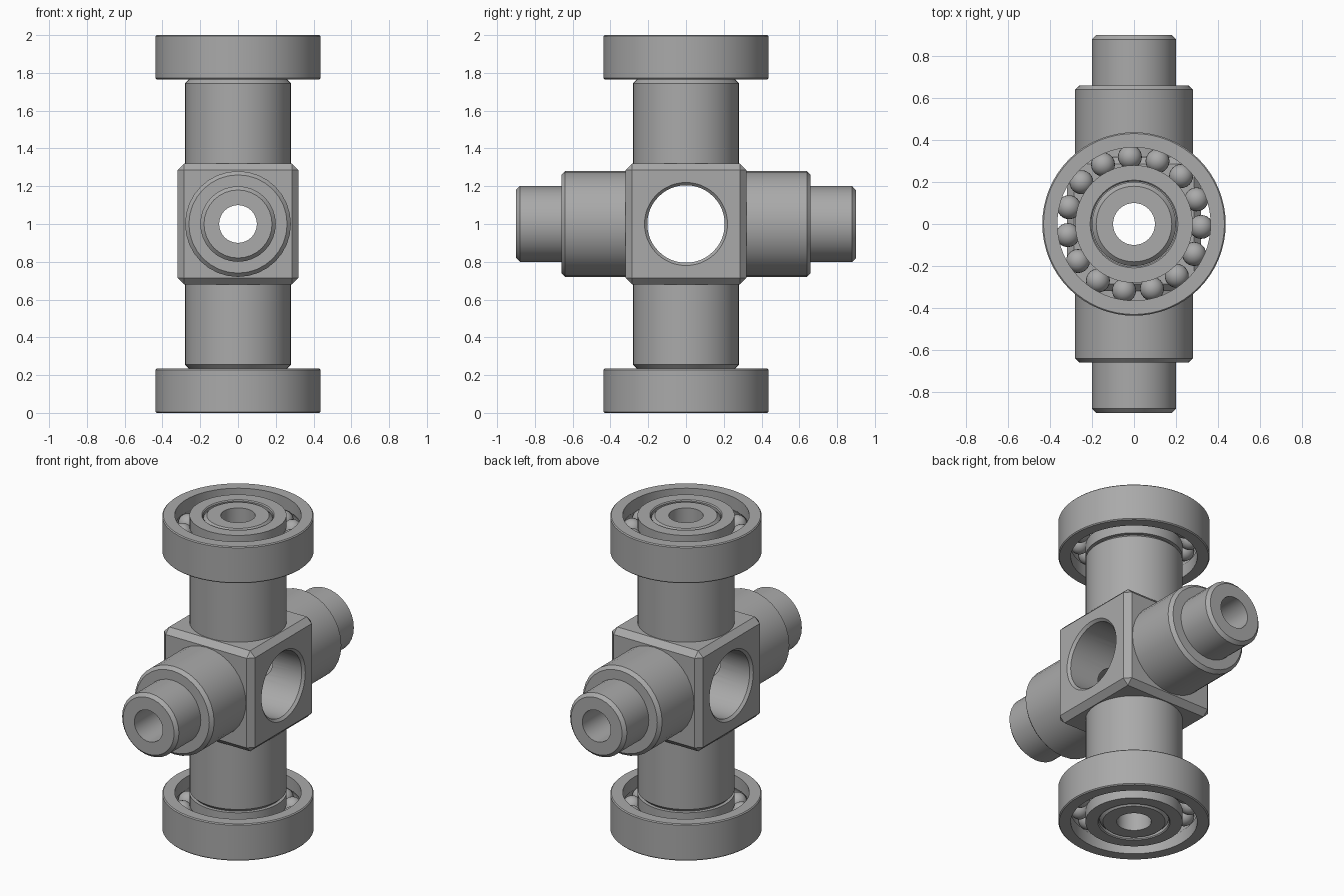
import bpy, bmesh
from math import pi, cos, sin, radians, asin
from mathutils import Matrix, Vector

cube = bpy.data.objects.get("Cube")
if cube:
    bpy.data.objects.remove(cube, do_unlink=True)

steel = bpy.data.materials.new("grey steel")
steel.use_nodes = True
grey = (0.4, 0.4, 0.4, 1)
steel.diffuse_color = grey
steel.node_tree.nodes["Principled BSDF"].inputs["Base Color"].default_value = grey

CENTRE = Vector((0, 0, 1))
TO_Y = Matrix.Rotation(pi / 2, 4, "X")
TO_X = Matrix.Rotation(pi / 2, 4, "Y")


def make_object(name, bm, turn=Matrix()):
    """Turn a bmesh built around the origin into an object at the hub centre."""
    bmesh.ops.recalc_face_normals(bm, faces=bm.faces)
    bm.transform(Matrix.Translation(CENTRE) @ turn)
    mesh = bpy.data.meshes.new(name)
    bm.to_mesh(mesh)
    bm.free()
    mesh.materials.append(steel)
    obj = bpy.data.objects.new(name, mesh)
    bpy.context.collection.objects.link(obj)
    return obj


def lathe(name, profile, turn=Matrix(), closed=False, steps=32):
    """Spin a (radius, height) profile about z; open profiles get end caps."""
    bm = bmesh.new()
    rings = [[bm.verts.new((r * cos(2 * pi * i / steps), r * sin(2 * pi * i / steps), z))
              for i in range(steps)] for r, z in profile]
    pairs = list(zip(rings, rings[1:]))
    if closed:
        pairs.append((rings[-1], rings[0]))
    else:
        bm.faces.new(rings[0])
        bm.faces.new(rings[-1])
    for a, b in pairs:
        for i in range(steps):
            j = (i + 1) % steps
            bm.faces.new((a[i], a[j], b[j], b[i]))
    return make_object(name, bm, turn)


def mirrored(half):
    """Complete a half profile with its reflection in z."""
    return [(r, -z) for r, z in reversed(half)] + half


def combine(target, tool, operation):
    mod = target.modifiers.new(operation.title(), "BOOLEAN")
    mod.operation, mod.object, mod.solver = operation, tool, "EXACT"
    bpy.context.view_layer.objects.active = target
    bpy.ops.object.modifier_apply(modifier=mod.name)
    bpy.data.objects.remove(tool, do_unlink=True)


def smooth(obj, angle=30):
    bpy.ops.object.select_all(action="DESELECT")
    obj.select_set(True)
    bpy.context.view_layer.objects.active = obj
    bpy.ops.object.shade_smooth_by_angle(angle=radians(angle))


# Chamfered central block
bm = bmesh.new()
bmesh.ops.create_cube(bm, size=0.64)
bmesh.ops.bevel(bm, geom=bm.edges[:], offset=0.035, segments=1, affect="EDGES")
hub = make_object("cross_hub", bm)


# Stepped shafts through the block, upright and front to back
def shaft_profile(shoulder, end, c=0.02):
    return mirrored([(0.28, shoulder - c), (0.28 - c, shoulder), (0.2, shoulder),
                     (0.2, end - c), (0.2 - c, end)])


combine(hub, lathe("upright_shaft", shaft_profile(0.765, 0.998), steps=48), "UNION")
combine(hub, lathe("cross_shaft", shaft_profile(0.66, 0.9), TO_Y), "UNION")

# Shaft bores and the wide chamfered side hole
for turn in (Matrix(), TO_Y):
    combine(hub, lathe("bore_cutter", mirrored([(0.1, 1.1)]), turn), "DIFFERENCE")
side_hole = mirrored([(0.205, 0.305), (0.24, 0.34)])
combine(hub, lathe("side_hole_cutter", side_hole, TO_X, steps=48), "DIFFERENCE")
smooth(hub)

# Ball bearings on both ends of the upright shaft
BALL_RADIUS, BALL_TRACK, HALF, BALLS = 0.057, 0.32, 0.117, 15
GROOVE, EDGE = 0.059, 0.006


def race_profile(wall, back, side):
    """Ring section: back wall, chamfered rims and a round ball groove."""
    out = 1 if back > wall else -1
    spread = asin((1 - ((wall - BALL_TRACK) / GROOVE) ** 2) ** 0.5)
    angles = [spread * (1 - k / 4) for k in range(9)]
    groove = [(BALL_TRACK + out * GROOVE * cos(a), GROOVE * sin(a)) for a in angles]
    rim = [(back, HALF - EDGE), (back - out * EDGE, HALF), (wall, HALF)]
    section = rim + groove + [(r, -z) for r, z in reversed(rim)]
    return [(r, z + side * (1 - HALF)) for r, z in section]


for label, side in (("top", 1), ("bottom", -1)):
    for part, wall, back in (("outer", 0.365, 0.437), ("inner", 0.28, 0.203)):
        smooth(lathe(f"{label}_{part}_race", race_profile(wall, back, side),
                     closed=True, steps=64))
    bm = bmesh.new()
    for i in range(BALLS):
        a = radians(93.5) + 2 * pi * i / BALLS
        spot = Vector((BALL_TRACK * cos(a), BALL_TRACK * sin(a), side * (1 - HALF)))
        bmesh.ops.create_uvsphere(bm, u_segments=24, v_segments=12, radius=BALL_RADIUS,
                                  matrix=Matrix.Translation(spot))
    smooth(make_object(f"{label}_balls", bm), 60)
